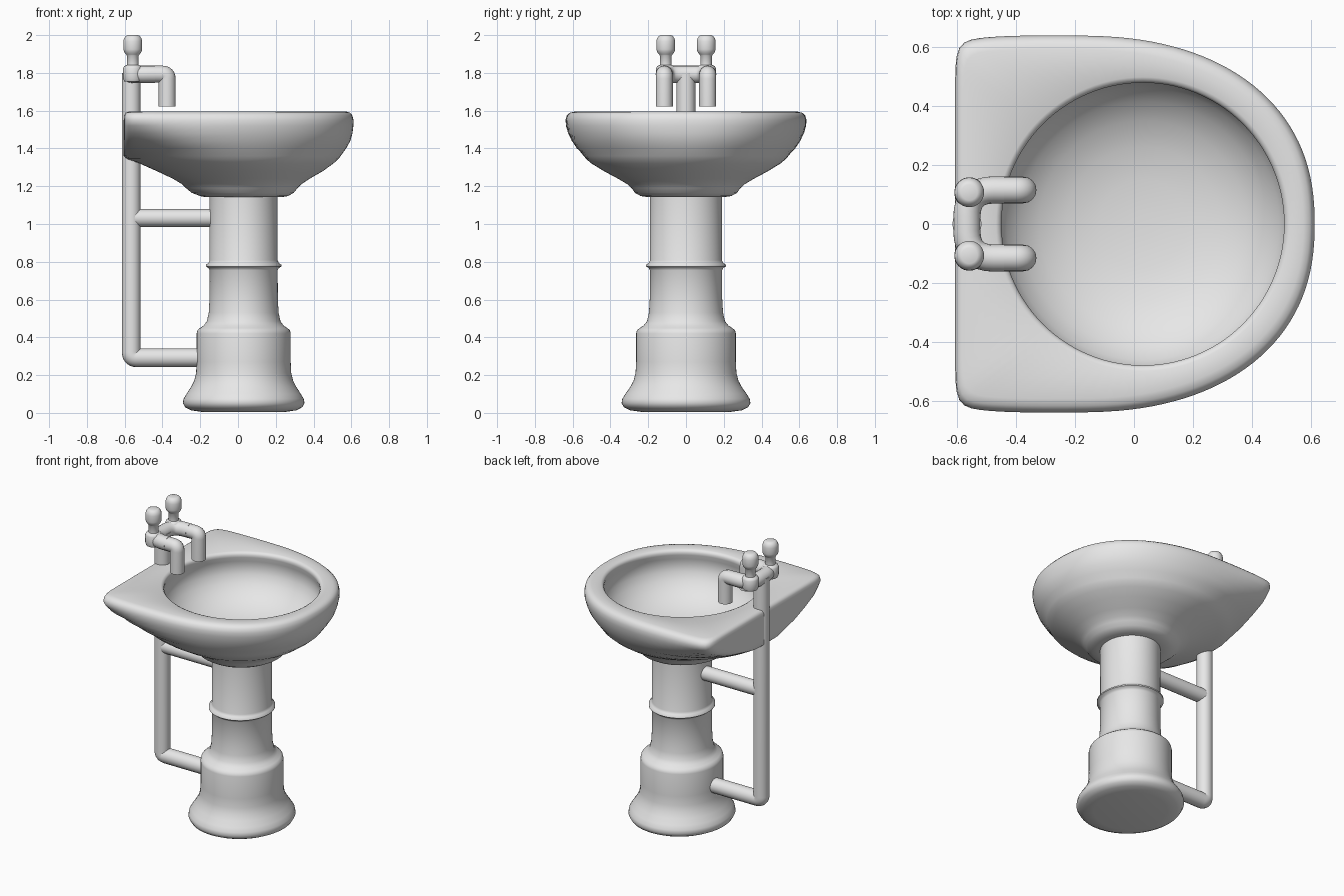
import bpy, bmesh, math
from math import pi, cos, sin
from mathutils import Vector

if "Cube" in bpy.data.objects:
    bpy.data.objects.remove(bpy.data.objects["Cube"], do_unlink=True)

ceramic = bpy.data.materials.new("light grey ceramic")
ceramic.use_nodes = True
GREY = (0.8, 0.8, 0.8, 1)
ceramic.diffuse_color = GREY
ceramic.node_tree.nodes["Principled BSDF"].inputs["Base Color"].default_value = GREY


def finish(obj, angle=50):
    bpy.ops.object.select_all(action='DESELECT')
    obj.select_set(True)
    bpy.context.view_layer.objects.active = obj
    if obj.type == 'CURVE':
        bpy.ops.object.convert(target='MESH')
        obj = bpy.context.object
    obj.data.materials.clear()
    obj.data.materials.append(ceramic)
    bpy.ops.object.shade_smooth_by_angle(angle=math.radians(angle))


def loft(name, rings):
    """Skin a stack of equal-length rings and cap both ends."""
    bm = bmesh.new()
    rows = [[bm.verts.new(p) for p in ring] for ring in rings]
    n = len(rows[0])
    for a, b in zip(rows, rows[1:]):
        for i in range(n):
            j = (i + 1) % n
            bm.faces.new((a[i], a[j], b[j], b[i]))
    bm.faces.new(rows[0][::-1])
    bm.faces.new(rows[-1])
    bmesh.ops.remove_doubles(bm, verts=bm.verts, dist=0.0002)
    bmesh.ops.recalc_face_normals(bm, faces=bm.faces)
    mesh = bpy.data.meshes.new(name)
    bm.to_mesh(mesh)
    bm.free()
    obj = bpy.data.objects.new(name, mesh)
    bpy.context.collection.objects.link(obj)
    finish(obj, 60)


def circle(x, y, z, rx, ry, n, start=0.0):
    return [(x + rx * cos(start + 2 * pi * i / n), y + ry * sin(start + 2 * pi * i / n), z)
            for i in range(n)]


def turned(name, x, y, profile, stretch=1.0, n=48):
    loft(name, [circle(x, y, z, r, r * stretch, n) for r, z in profile])


def tube(name, points, radius, bend=0.05, steps=8):
    """Round pipe along a path whose corners are filleted."""
    pts = [Vector(p) for p in points]
    path = [pts[0]]
    for a, b, c in zip(pts, pts[1:], pts[2:]):
        p, q = b + (a - b).normalized() * bend, b + (c - b).normalized() * bend
        for k in range(steps + 1):
            t = k / steps
            path.append(p * (1 - t) ** 2 + b * 2 * t * (1 - t) + q * t * t)
    path.append(pts[-1])
    curve = bpy.data.curves.new(name, 'CURVE')
    curve.dimensions = '3D'
    curve.bevel_depth = radius
    curve.bevel_resolution = 6
    curve.use_fill_caps = True
    spline = curve.splines.new('POLY')
    spline.points.add(len(path) - 1)
    for sp, p in zip(spline.points, path):
        sp.co = (*p, 1)
    obj = bpy.data.objects.new(name, curve)
    bpy.context.collection.objects.link(obj)
    finish(obj)


# Pedestal column
CX = 0.03
turned("pedestal", CX, 0, [
    (0.22, 0.005), (0.28, 0.014), (0.31, 0.03), (0.322, 0.052), (0.318, 0.075), (0.303, 0.1),
    (0.28, 0.135), (0.262, 0.17), (0.252, 0.21), (0.249, 0.27), (0.249, 0.42), (0.245, 0.437),
    (0.232, 0.449), (0.212, 0.462), (0.195, 0.485), (0.185, 0.53), (0.181, 0.6), (0.18, 0.755),
    (0.186, 0.767), (0.2, 0.775), (0.2, 0.784), (0.186, 0.793), (0.18, 0.808), (0.18, 1.17)],
    stretch=1.06, n=64)

# Basin: rounded in front, cut by a flat wall face at the back
ARC, FLAT = 84, 28


def basin_ring(z, xc, front, back, half, nf, nb, wall=-0.605):
    """Superellipse arc closed by a straight run along the wall, corners eased."""
    ratio = min(1, (xc - wall) / (xc - back))
    end = pi - math.acos(ratio ** (nb / 2))
    pts = []
    for i in range(ARC):
        t = -end + 2 * end * i / (ARC - 1)
        c, s = cos(t), sin(t)
        e, reach = (2 / nf, front - xc) if c > 0 else (2 / nb, xc - back)
        pts.append(Vector((xc + math.copysign(abs(c) ** e, c) * reach,
                           math.copysign(abs(s) ** e, s) * half, z)))
    first, last = pts[0], pts[-1]
    pts += [last.lerp(first, k / (FLAT + 1)) for k in range(1, FLAT + 1)]
    if ratio < 1:
        for _ in range(4):
            pts = [(pts[i - 1] + pts[i] * 2 + pts[(i + 1) % len(pts)]) / 4
                   for i in range(len(pts))]
    return pts


levels = [  # height, centre, front x, back x, half width, front and back squareness
    (1.142, 0.03, 0.23, -0.17, 0.2, 2, 2),
    (1.148, 0.03, 0.265, -0.20, 0.24, 2, 2),
    (1.165, 0.03, 0.295, -0.245, 0.27, 2, 2),
    (1.19, 0.03, 0.315, -0.275, 0.288, 2, 2),
    (1.21, 0.03, 0.335, -0.295, 0.31, 2, 2),
    (1.24, 0.02, 0.38, -0.345, 0.36, 2, 2),
    (1.28, 0.0, 0.45, -0.43, 0.435, 2, 2),
    (1.32, -0.03, 0.505, -0.52, 0.5, 2, 2),
    (1.345, -0.05, 0.533, -0.59, 0.53, 2.05, 2),
    (1.36, -0.06, 0.547, -0.619, 0.545, 2.05, 2),
    (1.40, -0.10, 0.575, -0.693, 0.58, 2.1, 2.1),
    (1.44, -0.15, 0.597, -0.753, 0.607, 2.2, 2.3),
    (1.48, -0.18, 0.608, -0.841, 0.626, 2.25, 2.6),
    (1.52, -0.20, 0.613, -0.886, 0.637, 2.3, 3),
    (1.55, -0.20, 0.613, -0.866, 0.639, 2.3, 4),
    (1.575, -0.20, 0.607, -0.866, 0.632, 2.3, 4, -0.603),
    (1.589, -0.20, 0.595, -0.86, 0.616, 2.3, 4, -0.595),
    (1.595, -0.20, 0.575, -0.84, 0.592, 2.3, 4, -0.578)]
# Interior bulges outwards beneath the lip before closing to the floor
bowl = [(0.497, 1.595), (0.485, 1.589), (0.478, 1.577), (0.479, 1.56), (0.488, 1.53),
        (0.494, 1.49), (0.486, 1.445), (0.46, 1.395), (0.415, 1.345), (0.35, 1.30),
        (0.26, 1.265), (0.15, 1.245), (0.04, 1.24)]
loft("basin", [basin_ring(*v) for v in levels]
     + [circle(CX, 0, z, r, r, ARC + FLAT, -0.75 * pi) for r, z in bowl])

# Supply pipe behind the pedestal
PX = -0.565
tube("supply_pipe", [(PX, 0, 1.8), (PX, 0, 0.292), (-0.1, 0, 0.292)], 0.05, bend=0.03)
tube("pipe_brace", [(PX, 0, 1.032), (-0.1, 0, 1.032)], 0.047)

# Twin spouts joined by a rounded crossbar
TY = 0.115
tube("crossbar", [(-0.44, -TY, 1.793), (PX, -TY, 1.793), (PX, TY, 1.793), (-0.44, TY, 1.793)],
     0.046, bend=0.09)
for side, sy in (("left", 1), ("right", -1)):
    y = TY * sy
    tube(side + "_spout", [(-0.45, y, 1.793), (-0.375, y, 1.793), (-0.375, y, 1.622)],
         0.045, bend=0.025)
    # Valve stem and knob
    turned(side + "_tap", -0.557, 0.107 * sy, [
        (0.045, 1.755), (0.051, 1.77), (0.051, 1.825), (0.045, 1.836), (0.031, 1.842),
        (0.031, 1.892), (0.036, 1.898), (0.046, 1.911), (0.05, 1.925), (0.05, 1.967),
        (0.046, 1.983), (0.036, 1.996), (0.027, 2.0)], n=32)
